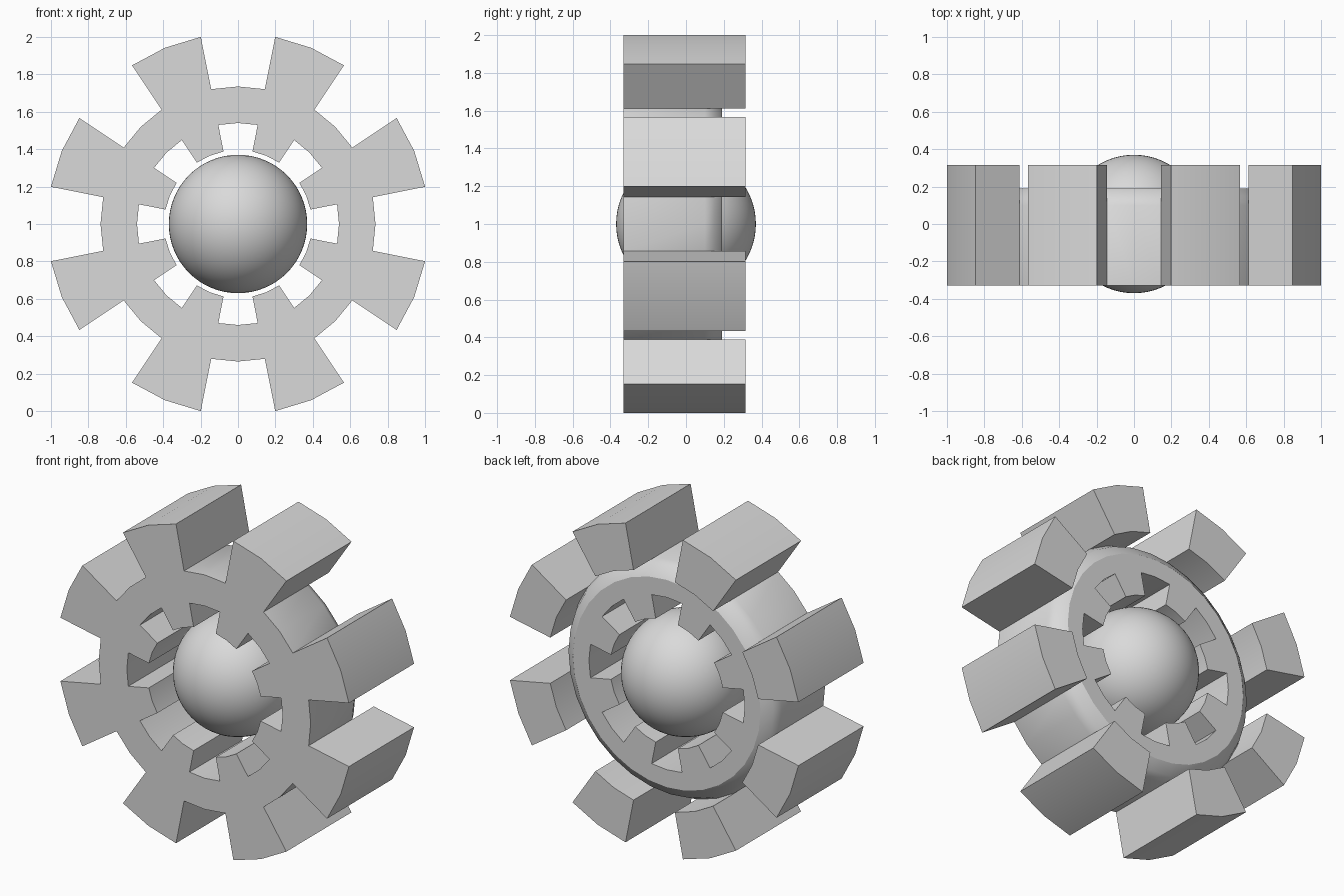
import bpy, bmesh, math

cube = bpy.data.objects.get("Cube")
if cube:
    bpy.data.objects.remove(cube)

grey = bpy.data.materials.new("plain_grey")
grey.use_nodes = True
colour = (0.7, 0.7, 0.7, 1)
grey.diffuse_color = colour
grey.node_tree.nodes["Principled BSDF"].inputs["Base Color"].default_value = colour

SEGMENTS = 32
CENTRE_Z = 1.0
FRONT, RING_BACK, TOOTH_BACK = -0.33, 0.19, 0.315
R_TIP, R_RIM, R_BORE, R_INNER = 1.02, 0.735, 0.54, 0.395


def finish(bm, name):
    bmesh.ops.remove_doubles(bm, verts=bm.verts, dist=0.0005)
    bmesh.ops.recalc_face_normals(bm, faces=bm.faces)
    mesh = bpy.data.meshes.new(name)
    bm.to_mesh(mesh)
    bm.free()
    mesh.materials.append(grey)
    obj = bpy.data.objects.new(name, mesh)
    bpy.context.collection.objects.link(obj)
    bpy.ops.object.select_all(action="DESELECT")
    obj.select_set(True)
    bpy.context.view_layer.objects.active = obj
    bpy.ops.object.shade_smooth_by_angle(angle=math.radians(30))
    return obj


# Cross-sections as (radius, depth): rounded rear rim, outer and inner teeth
rim_start = (R_RIM, 0.1)
rear_rim = [rim_start, (0.71, 0.15), (0.65, RING_BACK)]
outer_tooth = [(R_RIM, FRONT), (R_TIP, FRONT), (R_TIP, TOOTH_BACK),
               (R_RIM, TOOTH_BACK), rim_start]
inner_tooth = [(R_BORE, RING_BACK), (R_INNER, RING_BACK),
               (R_INNER, FRONT), (R_BORE, FRONT)]
plain_section = [(R_BORE, FRONT), (R_RIM, FRONT)] + rear_rim + [(R_BORE, RING_BACK)]
toothed_section = outer_tooth + rear_rim[1:] + inner_tooth


def place(bm, point, step):
    radius, depth = point
    angle = math.tau * step / SEGMENTS
    return bm.verts.new((radius * math.cos(angle), depth,
                         CENTRE_Z + radius * math.sin(angle)))


def is_toothed(step):
    return step % 4 in (1, 2)


# Toothed wheel: sweep each section over its segment, close the tooth sides
bm = bmesh.new()
for step in range(SEGMENTS):
    section = toothed_section if is_toothed(step) else plain_section
    for p, q in zip(section, section[1:] + section[:1]):
        bm.faces.new([place(bm, p, step), place(bm, q, step),
                      place(bm, q, step + 1), place(bm, p, step + 1)])
    if is_toothed(step) != is_toothed(step - 1):
        for side in (outer_tooth, inner_tooth):
            bm.faces.new([place(bm, p, step) for p in side])
finish(bm, "toothed_wheel")

# Ball floating in the bore
bm = bmesh.new()
bmesh.ops.create_uvsphere(bm, u_segments=64, v_segments=32, radius=0.37)
bmesh.ops.translate(bm, verts=bm.verts, vec=(0, 0, CENTRE_Z))
finish(bm, "centre_ball")
